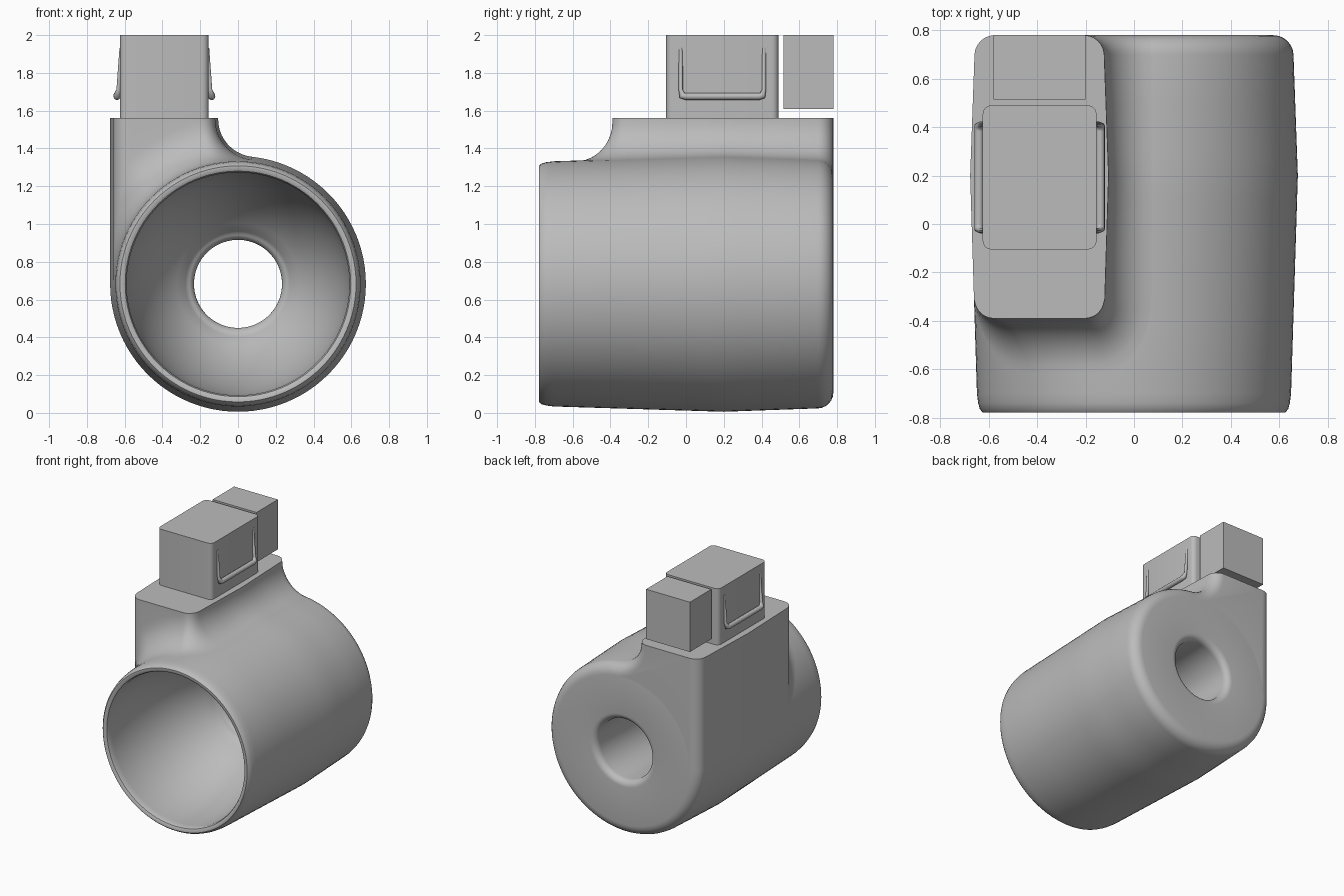
import bpy, bmesh, math
from mathutils import Vector

if "Cube" in bpy.data.objects:
    bpy.data.objects.remove(bpy.data.objects["Cube"])

ZC = 0.683          # height of the barrel axis
R_MAX = 0.677       # widest barrel radius
FILLET = 0.2        # blend radius between pedestal and barrel
Y_BACK, Y_FRONT, TOP = 0.78, -0.39, 1.56

grey = bpy.data.materials.new("light_grey")
grey.diffuse_color = (0.5, 0.5, 0.5, 1)
grey.use_nodes = True
grey.node_tree.nodes["Principled BSDF"].inputs["Base Color"].default_value = grey.diffuse_color


def finish(name, bm, angle=35, recalc=True):
    bmesh.ops.remove_doubles(bm, verts=bm.verts, dist=1e-5)
    if recalc:
        bmesh.ops.recalc_face_normals(bm, faces=bm.faces)
    me = bpy.data.meshes.new(name)
    bm.to_mesh(me)
    bm.free()
    ob = bpy.data.objects.new(name, me)
    bpy.context.collection.objects.link(ob)
    me.materials.append(grey)
    bpy.ops.object.select_all(action='DESELECT')
    ob.select_set(True)
    bpy.context.view_layer.objects.active = ob
    bpy.ops.object.shade_smooth_by_angle(angle=math.radians(angle))
    return ob


def box(name, x, y, z, vertical_radius=0.0):
    bm = bmesh.new()
    bmesh.ops.create_cube(bm, size=1)
    for v in bm.verts:
        v.co = [lo + (c + 0.5) * (hi - lo) for c, (lo, hi) in zip(v.co, (x, y, z))]
    if vertical_radius:
        edges = [e for e in bm.edges
                 if abs(e.verts[0].co.z - e.verts[1].co.z) > 0.01]
        bmesh.ops.bevel(bm, geom=edges, offset=vertical_radius, segments=5,
                        affect='EDGES', profile=0.5)
    return finish(name, bm)


def radius(y):
    """Outer barrel radius: gentle draft both ways and a rounded back edge."""
    r = R_MAX - (0.031 * (0.2 - y) if y < 0.2 else 0.036 * (y - 0.2))
    if y > 0.7:
        r -= 0.08 - math.sqrt(max(0.0, 0.0064 - (y - 0.7) ** 2))
    return r


BACK_STEPS = [0.7 + 0.08 * math.sin(math.radians(a)) for a in range(0, 91, 15)]

# Barrel: lathe of outer wall, rounded rim, deep bowl and through hole
prof = [(radius(y), y) for y in [-0.7, -0.4, -0.1, 0.1, 0.2, 0.3, 0.5] + BACK_STEPS]
for a in range(0, 91, 15):                       # flare of the hole at the back
    t = math.radians(a)
    prof.append((0.283 - 0.05 * math.sin(t), 0.73 + 0.05 * math.cos(t)))
for a in range(0, 76, 15):                       # soft lip where hole meets bowl
    t = math.radians(a)
    prof.append((0.283 - 0.05 * math.cos(t), 0.16 - 0.05 * math.sin(t)))
for i in range(13):                              # bowl
    t = math.radians(62 * (1 - i / 12))
    prof.append((0.59 * math.cos(t), -0.72 + 0.93 * math.sin(t)))
prof += [(0.59, -0.755), (0.597, -0.772), (0.61, -0.779),
         (0.625, -0.779), (0.637, -0.765), (0.644, -0.74)]
SEG = 96
bm = bmesh.new()
rings = []
for k in range(SEG):
    a = 2 * math.pi * k / SEG
    rings.append([bm.verts.new((r * math.cos(a), y, ZC + r * math.sin(a)))
                  for r, y in prof])
n = len(prof)
for k in range(SEG):
    p, q = rings[k], rings[(k + 1) % SEG]
    for i in range(n):
        j = (i + 1) % n
        bm.faces.new((p[i], p[j], q[j], q[i]))
finish("barrel", bm)

# Pedestal outline: (x, y, outward normal) from back right, round the front, to back left
D = R_MAX + FILLET                                # blend centre distance from axis
BALL_X = 0.095
sides = sorted([-0.31, -0.1, 0.1, 0.2, 0.3, 0.5] + BACK_STEPS, reverse=True)
C = 0.08                                          # corner radius
xr = BALL_X - FILLET - (R_MAX - radius(Y_FRONT))
xl = -radius(Y_FRONT)
outline = [(BALL_X - D + radius(y), y, Vector((1, 0, 0))) for y in sides]
for cx, start in ((xr - C, 0), (xl + C, 90)):     # front corners
    for a in range(start + 9, start + 90, 9):
        t = math.radians(a)
        nrm = Vector((math.cos(t), -math.sin(t), 0))
        outline.append((cx + C * nrm.x, Y_FRONT + C + C * nrm.y, nrm))
    if start == 0:
        for i in range(17):                       # straight front wall
            x = xr - C + (xl + 2 * C - xr) * i / 16
            outline.append((x, Y_FRONT, Vector((0, -1, 0))))
outline += [(-radius(y), y, Vector((-1, 0, 0))) for y in reversed(sides)]


def column(x, y, nrm):
    """Wall point down to the blend, then the blend arc onto the barrel."""
    ball = D - radius(y)
    ball = D - radius(y + ball * nrm.y)
    ox, oy = x + ball * nrm.x, y + ball * nrm.y
    h = math.sqrt(max(0.0, D * D - ox * ox))
    c = Vector((ox, oy, ZC + h))
    a, b = -nrm, Vector((-ox, 0, -h)).normalized()
    ang = a.angle(b, 0.0)
    pts = [Vector((x, y, TOP))]
    for i in range(11):
        t = i / 10
        if ang < 1e-3:
            d = a
        else:
            d = (a * math.sin((1 - t) * ang) + b * math.sin(t * ang)) / math.sin(ang)
        pts.append(c + d * ball)
    return pts


# Pedestal: walls with the blend, flat top and flat back
bm = bmesh.new()
cols = [column(*o) for o in outline]
grid = [[bm.verts.new(p) for p in col] for col in cols]
for p, q in zip(grid, grid[1:]):
    for i in range(len(p) - 1):
        bm.faces.new((p[i], p[i + 1], q[i + 1], q[i]))
bm.faces.new([g[0] for g in grid])
rb = radius(Y_BACK)
end = cols[0][-1]
a0 = math.atan2(end.z - ZC, end.x)
ring = [bm.verts.new((rb * math.cos(a), Y_BACK, ZC + rb * math.sin(a)))
        for a in (a0 + (math.pi - a0) * i / 24 for i in range(1, 24))]
bm.faces.new(grid[0] + ring + [grid[-1][1], grid[-1][0]])
bmesh.ops.dissolve_degenerate(bm, dist=1e-5, edges=bm.edges)
finish("pedestal", bm)

# Connector block and the separate block behind it
box("connector", (-0.625, -0.155), (-0.105, 0.49), (TOP, 2.0), 0.035)
box("rear_block", (-0.58, -0.2), (0.515, 0.78), (1.61, 2.0))

# U-shaped latch wires on both sides of the connector
for side, face in ((-1, -0.625), (1, -0.155)):
    label = "left" if side < 0 else "right"
    cu = bpy.data.curves.new("latch", 'CURVE')
    cu.dimensions = '3D'
    cu.bevel_depth = 0.014
    cu.bevel_resolution = 3
    cu.use_fill_caps = True
    path = [(-0.008, -0.028, 1.93), (0.008, -0.028, 1.71), (0.016, -0.02, 1.68),
            (0.016, 0.0, 1.675), (0.016, 0.385, 1.675), (0.016, 0.405, 1.68),
            (0.008, 0.413, 1.71), (-0.008, 0.413, 1.93)]
    sp = cu.splines.new('POLY')
    sp.points.add(len(path) - 1)
    for pt, (out, y, z) in zip(sp.points, path):
        pt.co = (face + side * out, y, z, 1)
        pt.radius = 1.35 if z < 1.7 else 0.8
    cu.materials.append(grey)
    ob = bpy.data.objects.new(label + "_latch", cu)
    bpy.context.collection.objects.link(ob)
